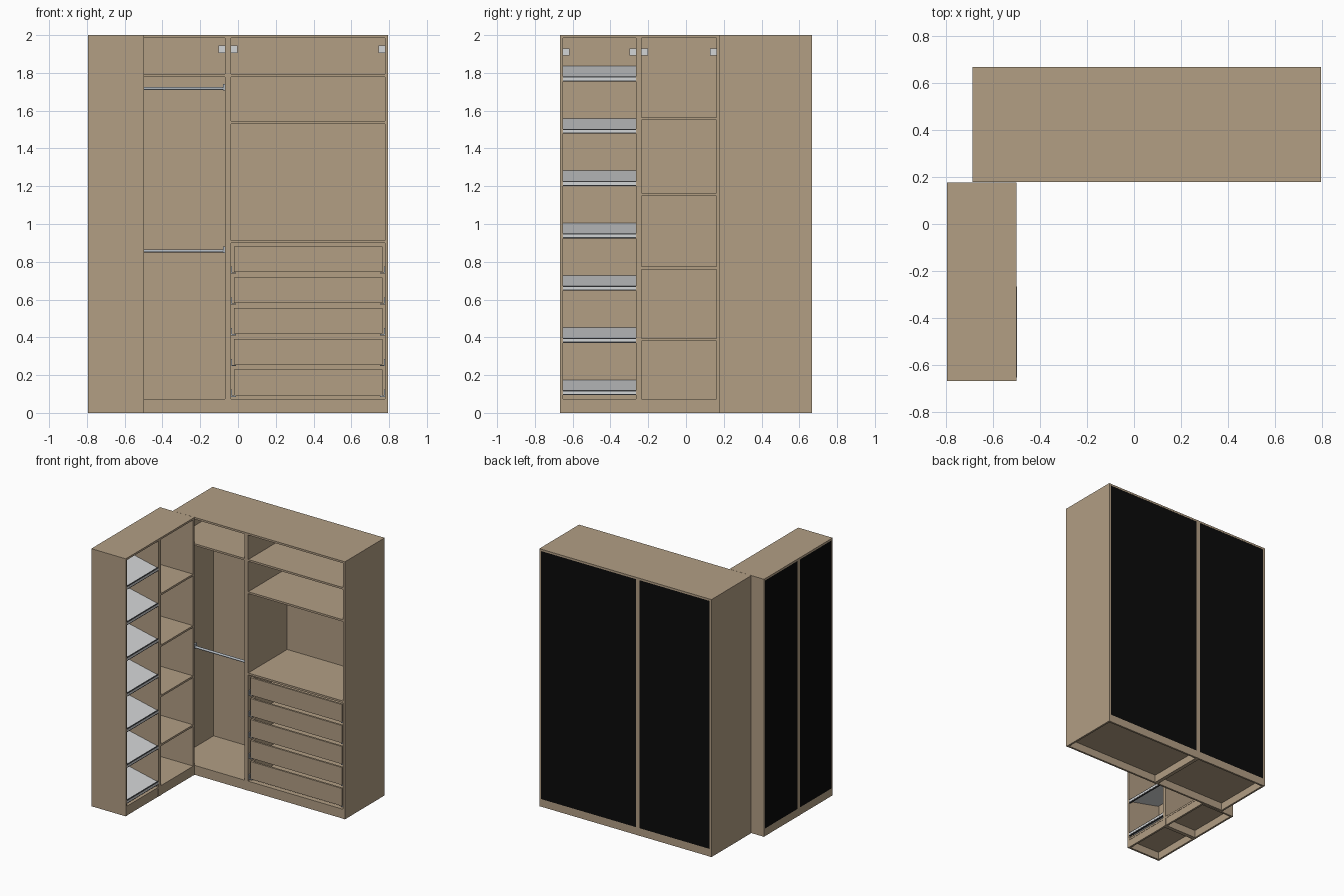
import bpy, bmesh, math
from mathutils import Vector

if "Cube" in bpy.data.objects:
    bpy.data.objects.remove(bpy.data.objects["Cube"])


def material(name, rgb):
    m = bpy.data.materials.new(name)
    m.diffuse_color = (*rgb, 1)
    m.use_nodes = True
    m.node_tree.nodes["Principled BSDF"].inputs["Base Color"].default_value = m.diffuse_color
    return m


WOOD = material("light_wood", (0.445, 0.342, 0.231))
BLACK = material("black_backing", (0.003, 0.003, 0.003))
METAL = material("grey_metal", (0.42, 0.46, 0.50))
PALE = material("pale_grey", (0.65, 0.66, 0.67))
DARK = material("dark_metal", (0.06, 0.065, 0.07))
T = 0.015          # board thickness
H = 2.0
FLOOR = 0.074      # top of the bottom board


# Frames turn (along, depth from front, z) into world positions
def main_frame(u, v, z):
    return Vector((u, 0.178 + v, z))


def side_frame(u, v, z):
    return Vector((-0.498 - v, u, z))


def prism(name, frame, u0, u1, profile, mat):
    """Extrude a (depth, z) profile along the cabinet width."""
    bm = bmesh.new()
    a = [bm.verts.new(frame(u0, v, z)) for v, z in profile]
    b = [bm.verts.new(frame(u1, v, z)) for v, z in profile]
    bm.faces.new(a)
    bm.faces.new(b[::-1])
    n = len(a)
    for i in range(n):
        j = (i + 1) % n
        bm.faces.new((a[i], b[i], b[j], a[j]))
    bmesh.ops.recalc_face_normals(bm, faces=bm.faces)
    me = bpy.data.meshes.new(name)
    bm.to_mesh(me)
    bm.free()
    ob = bpy.data.objects.new(name, me)
    bpy.context.collection.objects.link(ob)
    me.materials.append(mat)
    return ob


def box(name, frame, u0, u1, v0, v1, z0, z1, mat=WOOD):
    return prism(name, frame, u0, u1, [(v0, z0), (v1, z0), (v1, z1), (v0, z1)], mat)


def cabinet(name, frame, u0, u1, depth):
    """Open carcass with plinth, black-backed rear panel and hanging brackets."""
    a, b = u0 + T, u1 - T
    box(name + "_left_side", frame, u0, a, 0, depth, 0, H)
    box(name + "_right_side", frame, b, u1, 0, depth, 0, H)
    box(name + "_top", frame, a, b, 0, depth, H - T, H)
    box(name + "_bottom", frame, a, b, 0, depth - 0.008, FLOOR - T, FLOOR)
    box(name + "_front_plinth", frame, a, b, 0.002, 0.002 + T, 0, FLOOR - T)
    box(name + "_rear_plinth", frame, a, b, depth - T - 0.001, depth - 0.001, 0, FLOOR - T)
    back = box(name + "_back", frame, a, b, depth - 0.008, depth - 0.001, FLOOR - T, H - T)
    # only the outward face of the back panel is black
    back.data.materials.append(BLACK)
    out = frame(0, 1, 0) - frame(0, 0, 0)
    for p in back.data.polygons:
        p.material_index = 1 if p.normal.dot(out) > 0.9 else 0
    zc = 1.925 if frame is main_frame else 1.91
    for s, h0 in (("left", a), ("right", b - 0.035)):
        box(f"{name}_{s}_hanger", frame, h0, h0 + 0.035, depth - 0.035, depth - 0.008,
            zc - 0.019, zc + 0.019, PALE)
    return a, b


def shelf(name, frame, a, b, depth, z):
    box(name, frame, a, b, 0.002, depth - 0.008, z - T / 2, z + T / 2)


DM = 0.488         # main unit depth
DS = 0.296         # side unit depth

# Hanging cabinet: high shelf and two clothes rods
a, b = cabinet("hanging_cabinet", main_frame, -0.685, -0.053, DM)
shelf("hat_shelf", main_frame, a, b, DM, 1.787)
for tag, z in (("upper", 1.717), ("lower", 0.857)):
    oval = [(DM / 2 + 0.013 * math.cos(i * math.tau / 16),
             z + 0.0075 * math.sin(i * math.tau / 16)) for i in range(16)]
    rod = prism(tag + "_clothes_rod", main_frame, a, b, oval, METAL)
    for i, p in enumerate(rod.data.polygons):
        p.use_smooth = i > 1
    for s, p0 in (("left", a), ("right", b - 0.012)):
        box(f"{tag}_rod_{s}_bracket", main_frame, p0, p0 + 0.012,
            DM / 2 - 0.017, DM / 2 + 0.017, z - 0.011, z + 0.025, METAL)

# Drawer cabinet: three shelves above five drawers
a, b = cabinet("drawer_cabinet", main_frame, -0.053, 0.794, DM)
for i, z in enumerate((0.906, 1.537, 1.787)):
    shelf(f"drawer_cabinet_shelf_{i + 1}", main_frame, a, b, DM, z)
for i in range(5):
    n = f"drawer_{i + 1}"
    z0 = 0.093 + 0.163 * i
    z1 = z0 + 0.136
    l, r = a + 0.016, b - 0.014
    box(n + "_front", main_frame, l, r, 0.006, 0.006 + T, z0, z1)
    box(n + "_rear", main_frame, l + T, r - T, 0.44, 0.44 + T, z0, z1)
    box(n + "_left_side", main_frame, l, l + T, 0.006 + T, 0.44 + T, z0, z1)
    box(n + "_right_side", main_frame, r - T, r, 0.006 + T, 0.44 + T, z0, z1)
    box(n + "_base", main_frame, l + T, r - T, 0.006 + T, 0.44, z0 + 0.005, z0 + 0.012)
    # L-shaped runners along each side
    for s, wall, inner, d in (("left", a, l, 1), ("right", b, r, -1)):
        w = sorted((wall, wall + 0.006 * d))
        box(f"{n}_{s}_runner", main_frame, *w, 0.008, 0.44, z0 - 0.008, z0 + 0.03, METAL)
        w = sorted((wall + 0.006 * d, inner + 0.012 * d))
        box(f"{n}_{s}_runner_lip", main_frame, *w, 0.008, 0.44, z0 - 0.008, z0 - 0.002, METAL)

# Shoe cabinet: seven tilted plates with front rails
a, b = cabinet("shoe_cabinet", side_frame, -0.666, -0.25, DS)
for i in range(7):
    z = 0.112 + 0.2768 * i
    n = f"shoe_rack_{i + 1}"
    prism(n + "_plate", side_frame, a, b,
          [(0.004, z - 0.004), (0.28, z + 0.057), (0.28, z + 0.063), (0.004, z + 0.002)], PALE)
    box(n + "_rail", side_frame, a, b, -0.001, 0.012, z - 0.012, z + 0.002, PALE)
    box(n + "_rail_upper_trim", side_frame, a, b, 0.0, 0.01, z + 0.002, z + 0.007, DARK)
    box(n + "_rail_lower_trim", side_frame, a, b, 0.0, 0.012, z - 0.018, z - 0.012, DARK)

# Shelf cabinet: four level shelves
a, b = cabinet("shelf_cabinet", side_frame, -0.25, 0.177, DS)
for i, z in enumerate((0.387, 0.767, 1.157, 1.557)):
    shelf(f"shelf_cabinet_shelf_{i + 1}", side_frame, a, b, DS, z)
